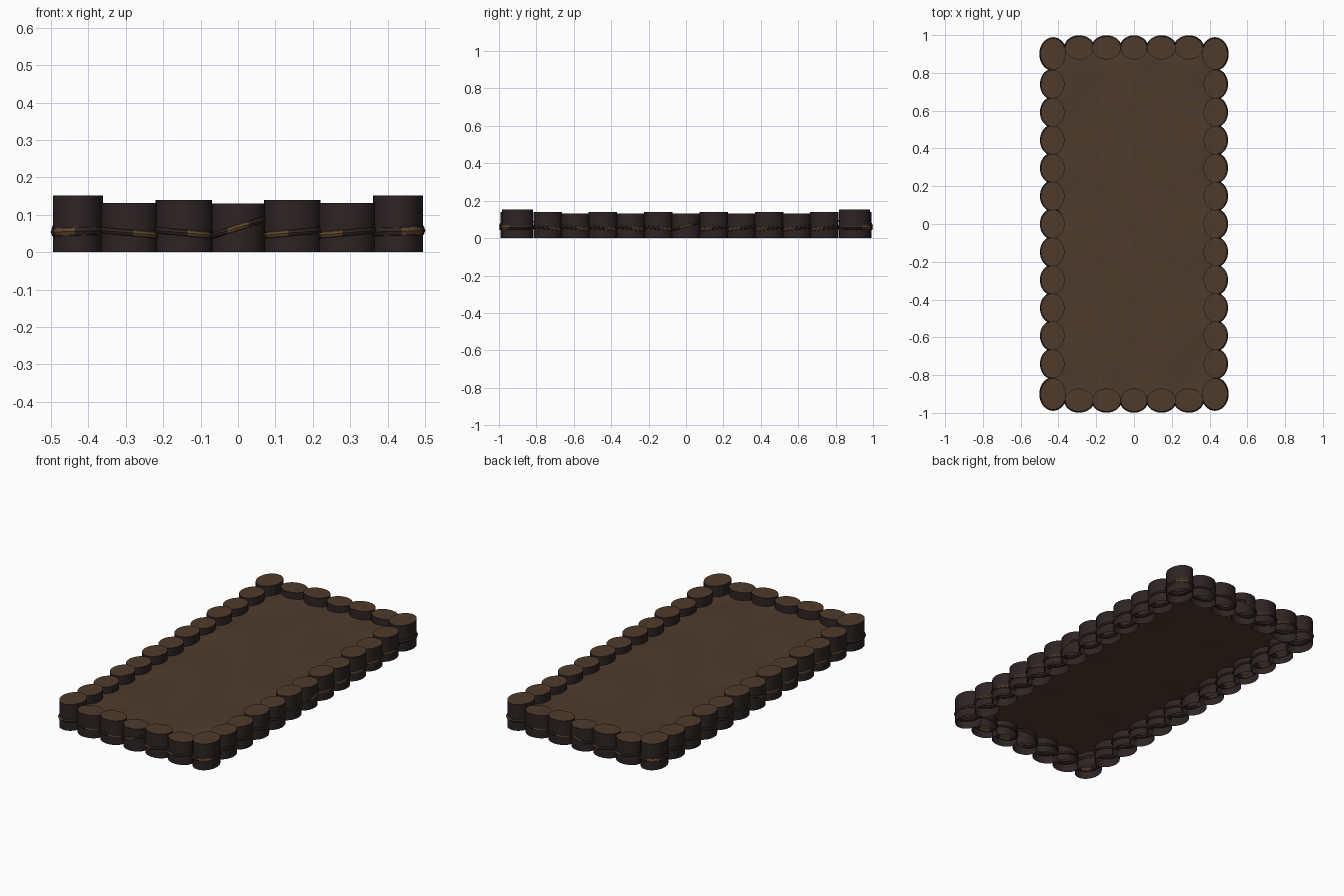
import bpy, bmesh, math

if "Cube" in bpy.data.objects:
    bpy.data.objects.remove(bpy.data.objects["Cube"])


def mat(name, col):
    m = bpy.data.materials.new(name)
    m.diffuse_color = (*col, 1)
    m.use_nodes = True
    m.node_tree.nodes["Principled BSDF"].inputs["Base Color"].default_value = m.diffuse_color
    return m


BARK = mat("dark bark", (0.027, 0.017, 0.017))
WOOD = mat("cut wood", (0.078, 0.043, 0.025))
SOIL = mat("brown soil", (0.077, 0.044, 0.026))
ROPE = mat("dark rope", (0.028, 0.018, 0.017))
TAN = mat("tan rope", (0.115, 0.062, 0.026))


def finish(bm, name, mats, smooth=40):
    me = bpy.data.meshes.new(name)
    bm.to_mesh(me)
    bm.free()
    ob = bpy.data.objects.new(name, me)
    bpy.context.collection.objects.link(ob)
    for m in mats:
        me.materials.append(m)
    bpy.ops.object.select_all(action='DESELECT')
    ob.select_set(True)
    bpy.context.view_layer.objects.active = ob
    bpy.ops.object.shade_smooth_by_angle(angle=math.radians(smooth))
    return ob


# upright oval log, open underneath, with a lighter cut top
def log(x, y, rx, ry, h, name):
    bm = bmesh.new()
    bmesh.ops.create_cone(bm, cap_ends=True, segments=32, radius1=1, radius2=1, depth=1)
    for v in bm.verts:
        v.co = (x + v.co.x * rx, y + v.co.y * ry, (v.co.z + 0.5) * h)
    bm.normal_update()
    bottom = [f for f in bm.faces if f.normal.z < -0.5]
    bmesh.ops.delete(bm, geom=bottom, context='FACES_ONLY')
    for f in bm.faces:
        f.material_index = 1 if f.normal.z > 0.5 else 0
    finish(bm, name, [BARK, WOOD])


# rope loop around a log, tilted by amp toward the angle rise, tan near the angle patch
def rope(x, y, rx, ry, z0, amp, rise, patch, r, name):
    bm = bmesh.new()
    n, k = 48, 8
    rings = []
    for i in range(n):
        t = 2 * math.pi * i / n
        z = z0 + amp * math.cos(t - rise)
        ring = []
        for j in range(k):
            a = 2 * math.pi * j / k
            d = r * math.cos(a) - r + 0.006
            ring.append(bm.verts.new((x + (rx + d) * math.cos(t),
                                      y + (ry + d) * math.sin(t), z + r * math.sin(a))))
        rings.append(ring)
    for i in range(n):
        t = 2 * math.pi * (i + 0.5) / n
        for j in range(k):
            p, q = rings[i], rings[(i + 1) % n]
            f = bm.faces.new((p[j], q[j], q[(j + 1) % k], p[(j + 1) % k]))
            f.material_index = 1 if math.cos(t - patch) > 0.9 else 0
    finish(bm, name, [ROPE, TAN])


def sign(v):
    return (v > 0) - (v < 0)


# corner posts
for sx in (-1, 1):
    for sy in (-1, 1):
        x, y = sx * 0.428, sy * 0.90
        log(x, y, 0.067, 0.083, 0.152, "corner_log")
        rope(x, y, 0.067, 0.083, 0.056, 0.002, 0,
             math.atan2(sy * 0.84, sx * 0.54), 0.014, "corner_rope")

# short rows at front and back
for sy in (-1, 1):
    for i in range(-2, 3):
        x, y = i * 0.145, sy * 0.932
        rx, h = (0.07, 0.13) if i == 0 else (0.075, 0.14 if i % 2 else 0.132)
        log(x, y, rx, 0.061, h, "end_log")
        mid = i == 0
        rope(x, y, rx, 0.061, 0.066 if mid else 0.052, 0.022 if mid else 0.007,
             0 if i >= 0 else math.pi,
             math.atan2(sy * 0.85, -sign(i) * 0.53), 0.010, "end_rope")

# long rows at both sides
for sx in (-1, 1):
    for i in range(-5, 6):
        x, y = sx * 0.43, i * 0.148
        h = 0.14 if i % 2 else 0.132
        log(x, y, 0.062, 0.076, h, "side_log")
        mid = i == 0
        rope(x, y, 0.062, 0.076, 0.064 if mid else 0.053, 0.02 if mid else 0.009,
             math.pi / 2 * (1 if i >= 0 else -1),
             math.atan2(-sign(i) * 0.53, sx * 0.85), 0.010, "side_rope")

# gently rippled soil sheet inside the border
bm = bmesh.new()
bmesh.ops.create_grid(bm, x_segments=44, y_segments=88, size=1)
for v in bm.verts:
    x, y = v.co.x * 0.425, v.co.y * 0.93
    z = 0.090 + 0.003 * math.sin(19 * x + 2.5 * math.sin(3 * y)) \
        + 0.003 * math.sin(13 * y + 7 * x + 2 * math.sin(9 * x))
    v.co = (x, y, z)
finish(bm, "soil", [SOIL], 80)
